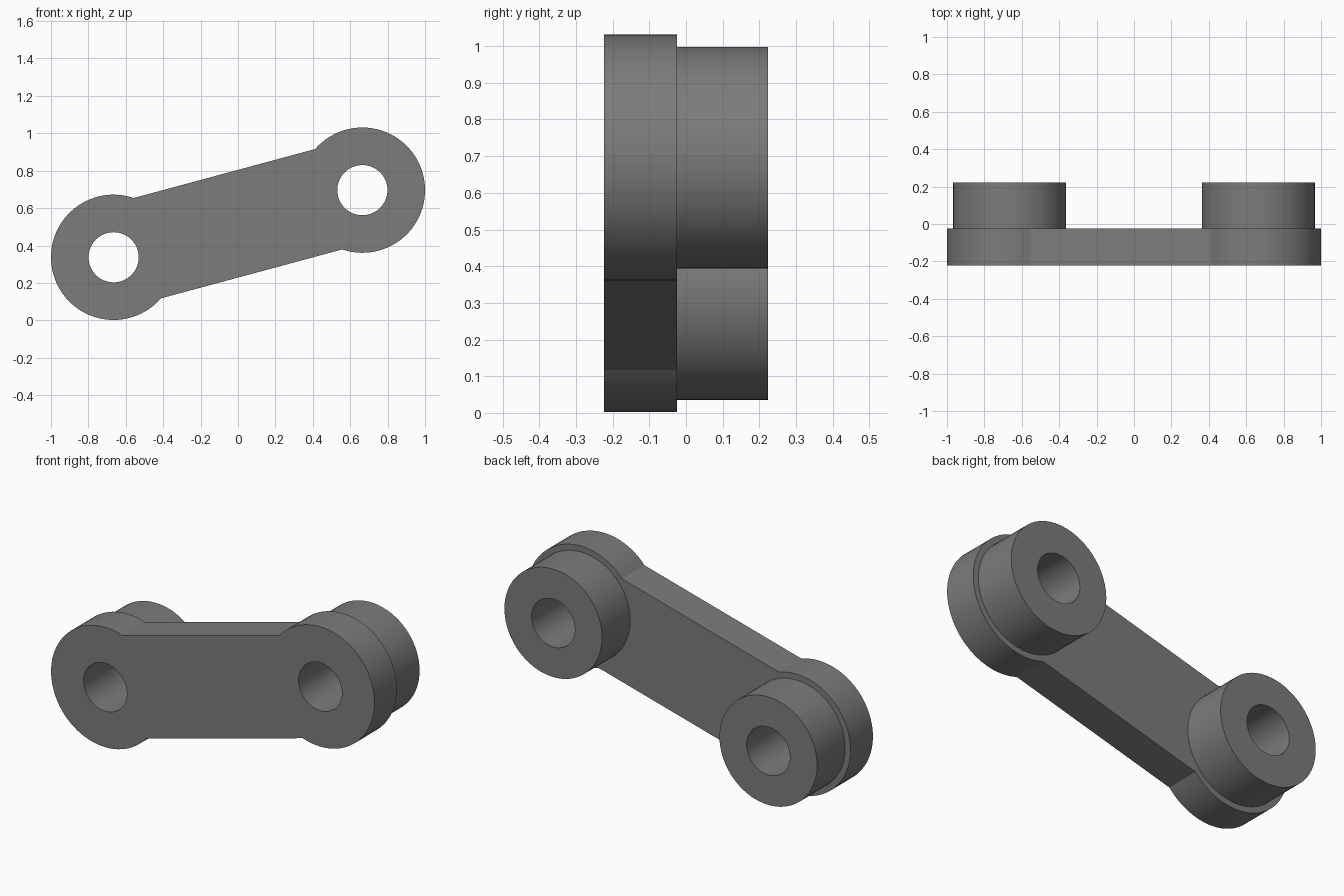
import bpy, bmesh, math
from mathutils import Vector

if "Cube" in bpy.data.objects:
    bpy.data.objects.remove(bpy.data.objects["Cube"])

# shared dimensions (x, z plane)
ENDS = [Vector((-0.665, 0.337)), Vector((0.665, 0.696))]
R_EYE, R_BOSS, R_HOLE, HALF_BAR = 0.335, 0.302, 0.134, 0.278
Y_FRONT, Y_SEAM, Y_BACK = -0.223, -0.025, 0.223

grey = bpy.data.materials.new("dark grey")
grey.diffuse_color = (0.2, 0.2, 0.2, 1)
grey.use_nodes = True
grey.node_tree.nodes["Principled BSDF"].inputs["Base Color"].default_value = grey.diffuse_color


def arc(c, r, a0, a1, n):
    return [c + r * Vector((math.cos(a0 + (a1 - a0) * i / n),
                            math.sin(a0 + (a1 - a0) * i / n))) for i in range(n + 1)]


def circle(c, r, n=72):
    return arc(c, r, 0, math.tau, n)[:-1]


def extruded(name, loops, y0, y1):
    """Fill the outline and its holes, then extrude from y0 to y1."""
    bm = bmesh.new()
    edges = []
    for loop in loops:
        vs = [bm.verts.new((p.x, y0, p.y)) for p in loop]
        edges += [bm.edges.new((vs[i - 1], vs[i])) for i in range(len(vs))]
    bmesh.ops.triangle_fill(bm, edges=edges, use_beauty=True, normal=(0, -1, 0))
    ext = bmesh.ops.extrude_face_region(bm, geom=bm.faces[:], use_keep_orig=True)
    moved = [g for g in ext["geom"] if isinstance(g, bmesh.types.BMVert)]
    bmesh.ops.translate(bm, verts=moved, vec=(0, y1 - y0, 0))
    bmesh.ops.recalc_face_normals(bm, faces=bm.faces[:])
    me = bpy.data.meshes.new(name)
    bm.to_mesh(me)
    bm.free()
    me.materials.append(grey)
    ob = bpy.data.objects.new(name, me)
    bpy.context.collection.objects.link(ob)
    bpy.ops.object.select_all(action="DESELECT")
    ob.select_set(True)
    bpy.context.view_layer.objects.active = ob
    bpy.ops.object.shade_smooth_by_angle(angle=math.radians(30))
    return ob


# link plate: two round eyes joined by a straight, slightly narrower bar
span = ENDS[1] - ENDS[0]
tilt = math.atan2(span.y, span.x)
neck = math.asin(HALF_BAR / R_EYE)
outline = (arc(ENDS[0], R_EYE, tilt + neck, tilt + math.tau - neck, 56)
           + arc(ENDS[1], R_EYE, tilt - math.pi + neck, tilt + math.pi - neck, 56))
extruded("link_plate", [outline] + [circle(c, R_HOLE) for c in ENDS], Y_FRONT, Y_SEAM)

# hollow bosses on the back
for side, c in zip(("left", "right"), ENDS):
    extruded(side + "_boss", [circle(c, R_BOSS), circle(c, R_HOLE)], Y_SEAM, Y_BACK)
